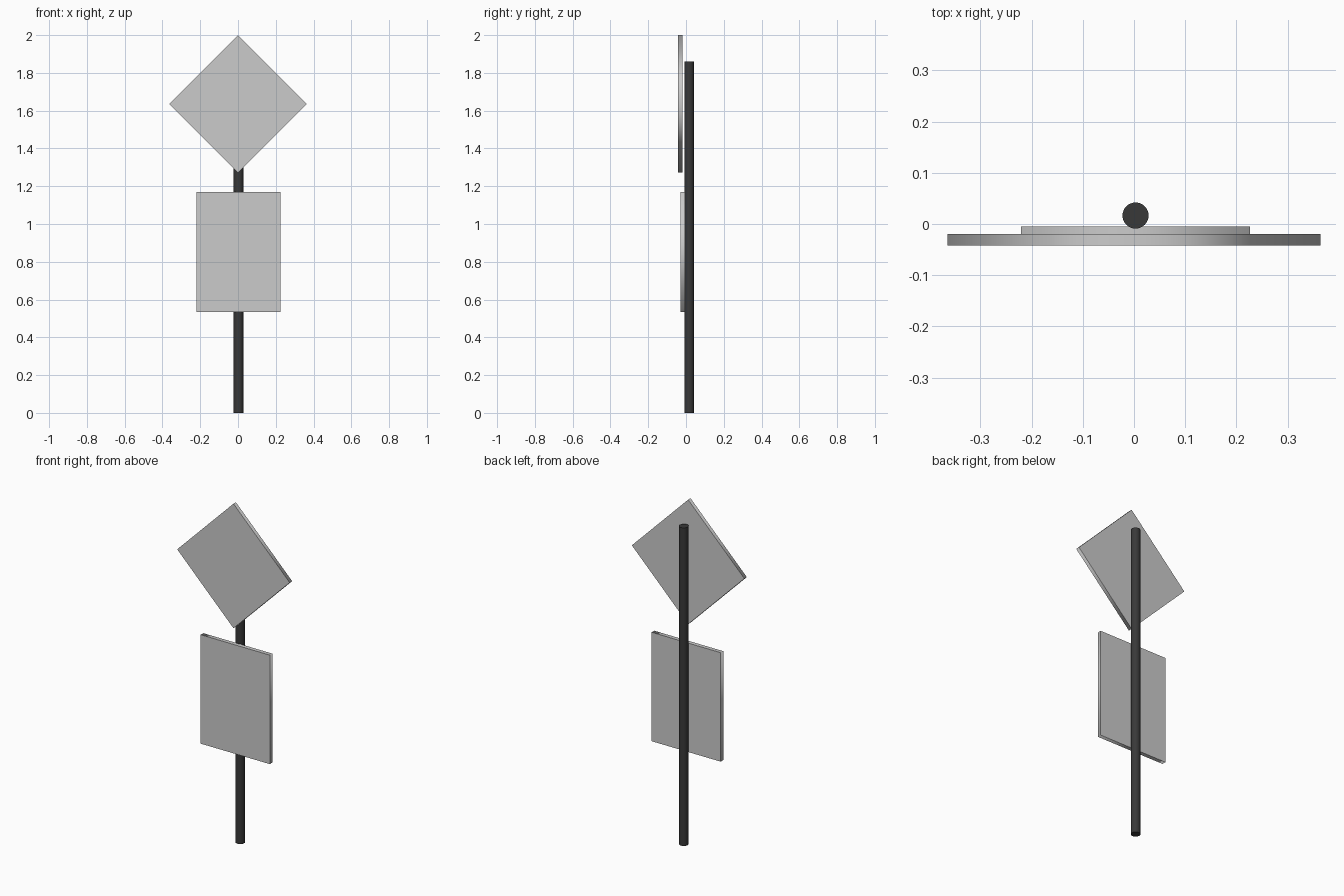
import bpy
import math

if "Cube" in bpy.data.objects:
    bpy.data.objects.remove(bpy.data.objects["Cube"])


def plate(name, outline, y_front, y_back):
    """Thin sign plate: an x/z outline extruded along y, with a crisp rim."""
    n = len(outline)
    verts = [(x, y, z) for y in (y_front, y_back) for x, z in outline]
    faces = [tuple(range(n)), tuple(range(2 * n - 1, n - 1, -1))]
    faces += [(i, i + n, (i + 1) % n + n, (i + 1) % n) for i in range(n)]
    mesh = bpy.data.meshes.new(name)
    mesh.from_pydata(verts, [], faces)
    obj = bpy.data.objects.new(name, mesh)
    bpy.context.collection.objects.link(obj)
    # Soft shading round the rim, sharp where it meets the two flat sides
    for poly in mesh.polygons:
        poly.use_smooth = True
    for edge in mesh.edges:
        a, b = edge.vertices
        edge.use_edge_sharp = (a < n) == (b < n)
    return obj


# Diamond sign
r, cz = 0.364, 1.636
plate("diamond_sign", [(-r, cz), (0, cz - r), (r, cz), (0, cz + r)], -0.042, -0.0195)

# Rectangular sign
left, right, low, high = -0.221, 0.226, 0.533, 1.17
plate("rectangular_sign", [(left, low), (right, low), (right, high), (left, high)],
      -0.029, -0.005)

# Round post
height = 1.86
bpy.ops.mesh.primitive_cylinder_add(vertices=32, radius=0.0255, depth=height,
                                    location=(0.003, 0.0165, height / 2))
post = bpy.context.object
post.name = "post"
bpy.ops.object.shade_smooth_by_angle(angle=math.radians(40))

# Dark post colour
dark = bpy.data.materials.new("dark_metal")
dark.diffuse_color = (0.04, 0.04, 0.04, 1)
dark.use_nodes = True
dark.node_tree.nodes["Principled BSDF"].inputs["Base Color"].default_value = dark.diffuse_color
post.data.materials.append(dark)
